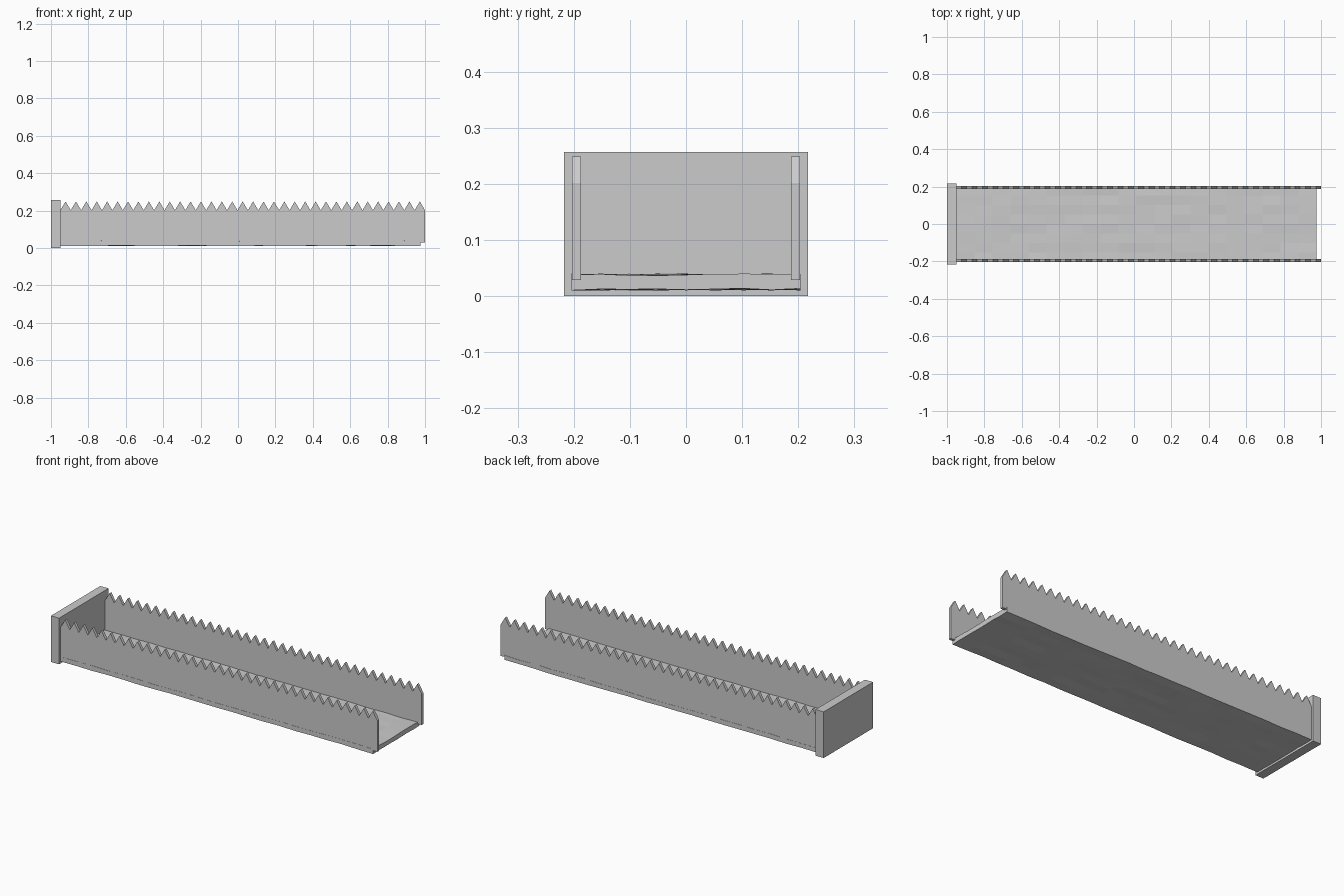
import bpy, bmesh, random
from mathutils import Vector

if "Cube" in bpy.data.objects:
    bpy.data.objects.remove(bpy.data.objects["Cube"])

random.seed(4)


def finish(bm, name):
    bmesh.ops.recalc_face_normals(bm, faces=bm.faces)
    me = bpy.data.meshes.new(name)
    bm.to_mesh(me)
    bm.free()
    ob = bpy.data.objects.new(name, me)
    bpy.context.collection.objects.link(ob)
    return ob


def box(lo, hi):
    bm = bmesh.new()
    bmesh.ops.create_cube(bm, size=1)
    for v in bm.verts:
        v.co = Vector([lo[i] + (v.co[i] + 0.5) * (hi[i] - lo[i]) for i in range(3)])
    return bm


# End plate
finish(box((-1, -0.217, 0), (-0.95, 0.217, 0.257)), "end_plate")

# Uneven floor slab: a box cut into a grid, then slightly jittered in height
X0, X1, W = -0.95, 0.975, 0.204
NX, NY = 20, 8
bm = box((X0, -W, 0.012), (X1, W, 0.038))
cuts = [(X0 + (X1 - X0) * i / NX, 0) for i in range(1, NX)]
cuts += [(-W + 2 * W * j / NY, 1) for j in range(1, NY)]
for pos, axis in cuts:
    co, no = Vector((0, 0, 0)), Vector((0, 0, 0))
    co[axis], no[axis] = pos, 1
    bmesh.ops.bisect_plane(bm, geom=bm.verts[:] + bm.edges[:] + bm.faces[:],
                           plane_co=co, plane_no=no)
for v in bm.verts:
    v.co.z += random.uniform(-0.002, 0.002)
finish(bm, "floor_slab")

# Serrated side walls: saw-tooth outline extruded through the thickness
TEETH, A, B = 35, -0.95, 1.0
pitch = (B - A) / TEETH
for name, y in (("front_wall", -0.203), ("back_wall", 0.187)):
    outline = [(A, 0.029), (B, 0.029), (B, 0.202)]
    for i in reversed(range(TEETH)):
        outline += [(A + (i + 0.5) * pitch, 0.249), (A + i * pitch, 0.202)]
    bm = bmesh.new()
    face = bm.faces.new([bm.verts.new((x, y, z)) for x, z in outline])
    ext = bmesh.ops.extrude_face_region(bm, geom=[face])
    bmesh.ops.translate(bm, vec=(0, 0.016, 0),
                        verts=[g for g in ext["geom"] if isinstance(g, bmesh.types.BMVert)])
    bmesh.ops.triangulate(bm, faces=[f for f in bm.faces if len(f.verts) > 4])
    finish(bm, name)
